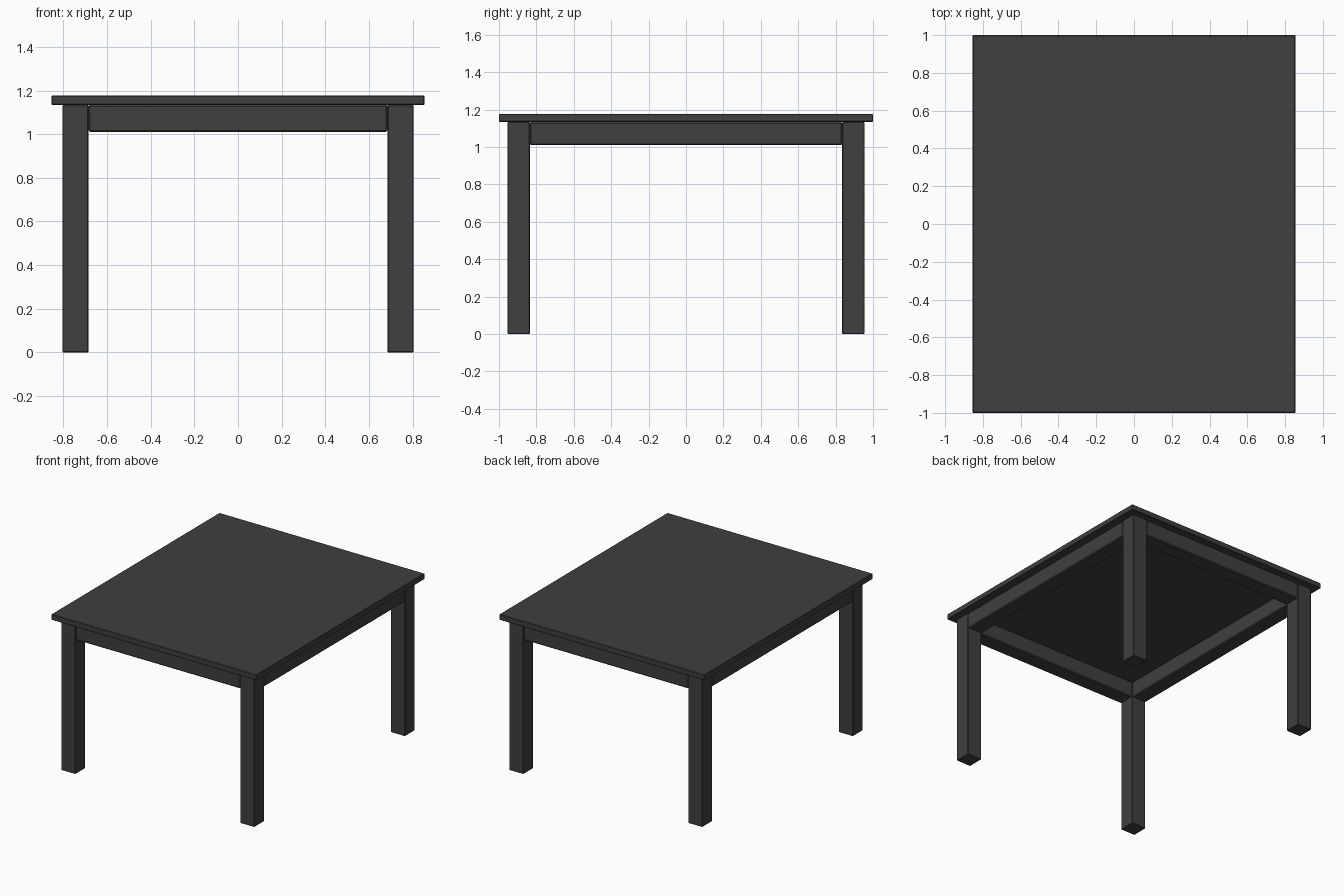
import bpy

if "Cube" in bpy.data.objects:
    bpy.data.objects.remove(bpy.data.objects["Cube"])

TOP_Z, UNDER_Z, APRON_Z = 1.177, 1.134, 1.01
LX, LY, W = 0.745, 0.895, 0.12   # leg centres and leg width

dark = bpy.data.materials.new("dark_finish")
dark.diffuse_color = (0.05, 0.05, 0.05, 1)
dark.use_nodes = True
dark.node_tree.nodes["Principled BSDF"].inputs["Base Color"].default_value = dark.diffuse_color


def box(name, centre, size, bevel=0.004):
    bpy.ops.mesh.primitive_cube_add(size=1, location=centre)
    ob = bpy.context.object
    ob.name = name
    ob.scale = size
    bpy.ops.object.transform_apply(location=False, rotation=False, scale=True)
    mod = ob.modifiers.new("soft_edges", 'BEVEL')
    mod.width = bevel
    mod.segments = 1
    ob.data.materials.append(dark)
    return ob


# Table top
box("table_top", (0, 0, (TOP_Z + UNDER_Z) / 2), (1.71, 2.0, TOP_Z - UNDER_Z))

# Four square legs
for side, sx in (("left", -1), ("right", 1)):
    for end, sy in (("front", -1), ("back", 1)):
        box(f"{end}_{side}_leg", (sx * LX, sy * LY, UNDER_Z / 2), (W, W, UNDER_Z))

# Aprons between the legs, flush with the leg faces
az, ah = (UNDER_Z + APRON_Z) / 2, UNDER_Z - APRON_Z
for name, s in (("front_apron", -1), ("back_apron", 1)):
    box(name, (0, s * LY, az), (2 * LX - W, W - 0.002, ah), 0.007)
for name, s in (("left_apron", -1), ("right_apron", 1)):
    box(name, (s * LX, 0, az), (W - 0.002, 2 * LY - W, ah), 0.007)
